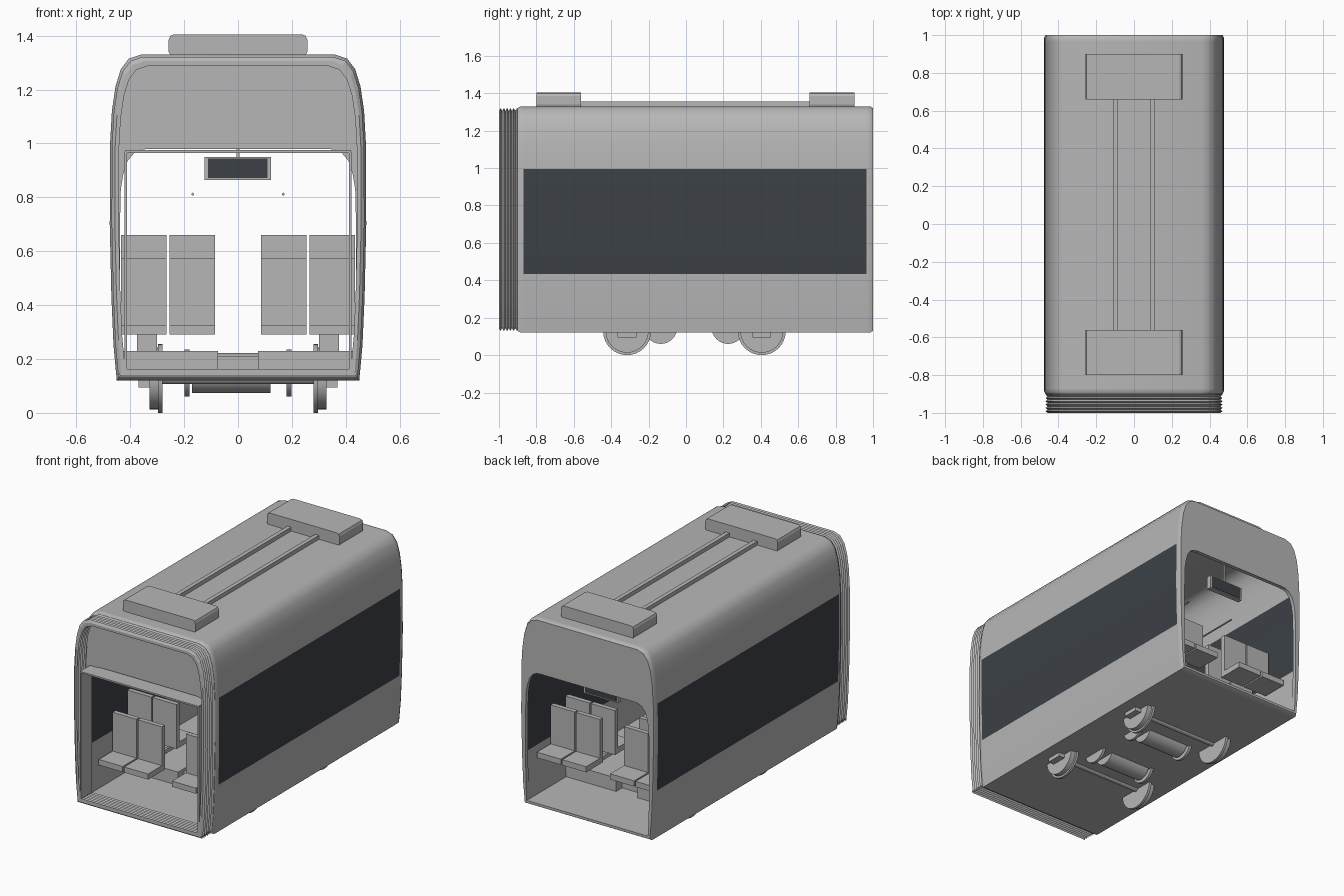
import bpy, bmesh, math
from mathutils import Matrix

cube = bpy.data.objects.get("Cube")
if cube:
    bpy.data.objects.remove(cube, do_unlink=True)


def material(name, rgb):
    m = bpy.data.materials.new(name)
    m.use_nodes = True
    m.diffuse_color = (*rgb, 1)
    m.node_tree.nodes["Principled BSDF"].inputs["Base Color"].default_value = (*rgb, 1)
    return m


GREY = material("light grey", (0.47, 0.47, 0.47))
GLASS = material("dark glass", (0.045, 0.053, 0.062))


def finish(name, bm, mats=(GREY,), angle=None):
    bmesh.ops.recalc_face_normals(bm, faces=bm.faces)
    me = bpy.data.meshes.new(name)
    bm.to_mesh(me)
    bm.free()
    for m in mats:
        me.materials.append(m)
    if angle:
        me.polygons.foreach_set("use_smooth", [True] * len(me.polygons))
        me.set_sharp_from_angle(angle=math.radians(angle))
    ob = bpy.data.objects.new(name, me)
    bpy.context.collection.objects.link(ob)
    return ob


def box(name, x, y, z, mat=GREY):
    """Box from (low, high) pairs."""
    bm = bmesh.new()
    bmesh.ops.create_cube(bm, size=1)
    for v in bm.verts:
        for i, (lo, hi) in enumerate((x, y, z)):
            v.co[i] = lo if v.co[i] < 0 else hi
    return finish(name, bm, (mat,))


def cylinder(name, x, y, z, r, axis="X", sides=32):
    """Cylinder along X (x is a pair) or Y (y is a pair)."""
    bm = bmesh.new()
    span = x if axis == "X" else y
    bmesh.ops.create_cone(bm, cap_ends=True, segments=sides, radius1=r, radius2=r,
                          depth=span[1] - span[0])
    mid = sum(span) / 2
    rot = Matrix.Rotation(math.pi / 2, 4, "Y" if axis == "X" else "X")
    pos = (mid, y, z) if axis == "X" else (x, mid, z)
    bm.transform(Matrix.Translation(pos) @ rot)
    return finish(name, bm, angle=35)


def mirror_profile(half):
    return half + [(-x, z) for x, z in reversed(half)]


def scaled(profile, sx, sz):
    return [(x * sx, 0.725 + (z - 0.725) * sz) for x, z in profile]


def loft(rings):
    """Closed tube of quads through (y, profile) rings, last joined to first."""
    bm = bmesh.new()
    loops = [[bm.verts.new((x, y, z)) for x, z in prof] for y, prof in rings]
    for a, b in zip(loops, loops[1:] + loops[:1]):
        for i in range(len(a)):
            j = (i + 1) % len(a)
            bm.faces.new((a[i], a[j], b[j], b[i]))
    return bm


# Cross-sections of the body and of the end doorway
outer = mirror_profile([(.45, .12), (.462, .25), (.47, .435), (.476, .7), (.475, .995),
                        (.468, 1.12), (.455, 1.21), (.435, 1.275), (.405, 1.315), (.36, 1.33)])
door = mirror_profile([(.43, .145), (.435, .25), (.438, .435), (.438, .7), (.435, .83),
                       (.425, .89), (.41, .935), (.385, .965), (.36, .977), (.33, .98)])
inner = scaled(outer, .955, .96)
rim = scaled(outer, .985, .985)

# Body shell: outside, rear portal, inside, front portal
bm = loft([(-.9, rim), (-.885, outer), (-.87, outer), (.965, outer), (.985, outer), (1, rim),
           (1, door), (.975, door), (.975, inner), (.965, inner),
           (-.87, inner), (-.875, inner), (-.875, door), (-.9, door)])
bm.normal_update()
for f in bm.faces:
    ys = [v.co.y for v in f.verts]
    mid = f.calc_center_median()
    # side window band
    if max(ys) - min(ys) > 1 and .435 < mid.z < .995 and abs(f.normal.x) > .8:
        f.material_index = 1
finish("body_shell", bm, (GREY, GLASS), 40)

# Folded gangway
FOLDS = 6
rings = []
for side, grow in ((0, 0), (1, -.03)):
    steps = range(2 * FOLDS + 1)
    for k in (reversed(steps) if side else steps):
        s = (.985 if k % 2 else .96) + grow
        rings.append((-1 + .105 * k / (2 * FOLDS), scaled(outer, s, s)))
finish("gangway_bellows", loft(rings))

# Gangway lining
box("gangway_ceiling", (-.42, .42), (-1, -.89), (.965, .975))
box("gangway_floor", (-.44, .44), (-1, -.89), (.14, .148))
for s in (-1, 1):
    box("gangway_side", sorted((s * .412, s * .422)), (-1, -.89), (.145, .97))

# Roof units with bevelled long edges, joined by two ducts
for y0, y1 in ((-.8, -.562), (.66, .9)):
    pod = box("roof_unit", (-.257, .257), (y0, y1), (1.32, 1.405))
    bm = bmesh.new()
    bm.from_mesh(pod.data)
    long_edges = [e for e in bm.edges
                  if abs(e.verts[0].co.y - e.verts[1].co.y) > .1]
    bmesh.ops.bevel(bm, geom=long_edges, offset=.02, segments=2, affect="EDGES", profile=.5)
    bm.to_mesh(pod.data)
    bm.free()
for s in (-1, 1):
    box("roof_duct", sorted((s * .085, s * .112)), (-.57, .67), (1.32, 1.355))

# Raised floor over the running gear
box("aisle_floor", (-.09, .09), (-.45, .54), (.14, .21))
for s in (-1, 1):
    box("wheel_platform", sorted((s * .075, s * .44)), (-.5, .6), (.14, .23))

# Seat rows: back position, facing direction, cushion underside height
for y, facing, z in ((-.62, -1, .29), (-.5, 1, .375), (.6, -1, .375), (.72, 1, .375)):
    for s in (-1, 1):
        for cx in (.17, .35):
            x = (s * cx - .085, s * cx + .085)
            box("seat_back", x, sorted((y, y + facing * .03)), (z, z + .285))
            box("seat_cushion", x, sorted((y, y + facing * .17)), (z, z + .036))
        if -.55 < y < .65:
            box("seat_leg", sorted((s * .3, s * .375)),
                sorted((y + facing * .04, y + facing * .13)), (.22, z))

# Grab rails and hanging display
for s in (-1, 1):
    cylinder("grab_rail", s * .168, (-.62, .72), .812, .005, "Y", 10)
box("display_case", (-.124, .122), (.835, .865), (.865, .95))
box("display_hanger", (-.006, .006), (.844, .856), (.95, 1.31))
for y in (.834, .866):
    box("display_screen", (-.112, .11), (y - .002, y + .002), (.872, .944), GLASS)

# Wheelsets with axle boxes
for y in (-.315, .405):
    cylinder("axle", (-.3, .3), y, .128, .02)
    for s in (-1, 1):
        cylinder("wheel_tread", sorted((s * .285, s * .328)), y, .128, .115)
        cylinder("wheel_flange", sorted((s * .28, s * .296)), y, .128, .128)
        box("axle_box", sorted((s * .325, s * .37)), (y - .05, y + .05), (.095, .14))

# Motors with brake discs
for y in (-.135, .225):
    cylinder("motor", (-.17, .12), y, .148, .075)
    for s in (-1, 1):
        cylinder("brake_disc", sorted((s * .18, s * .198)), y, .148, .088)
